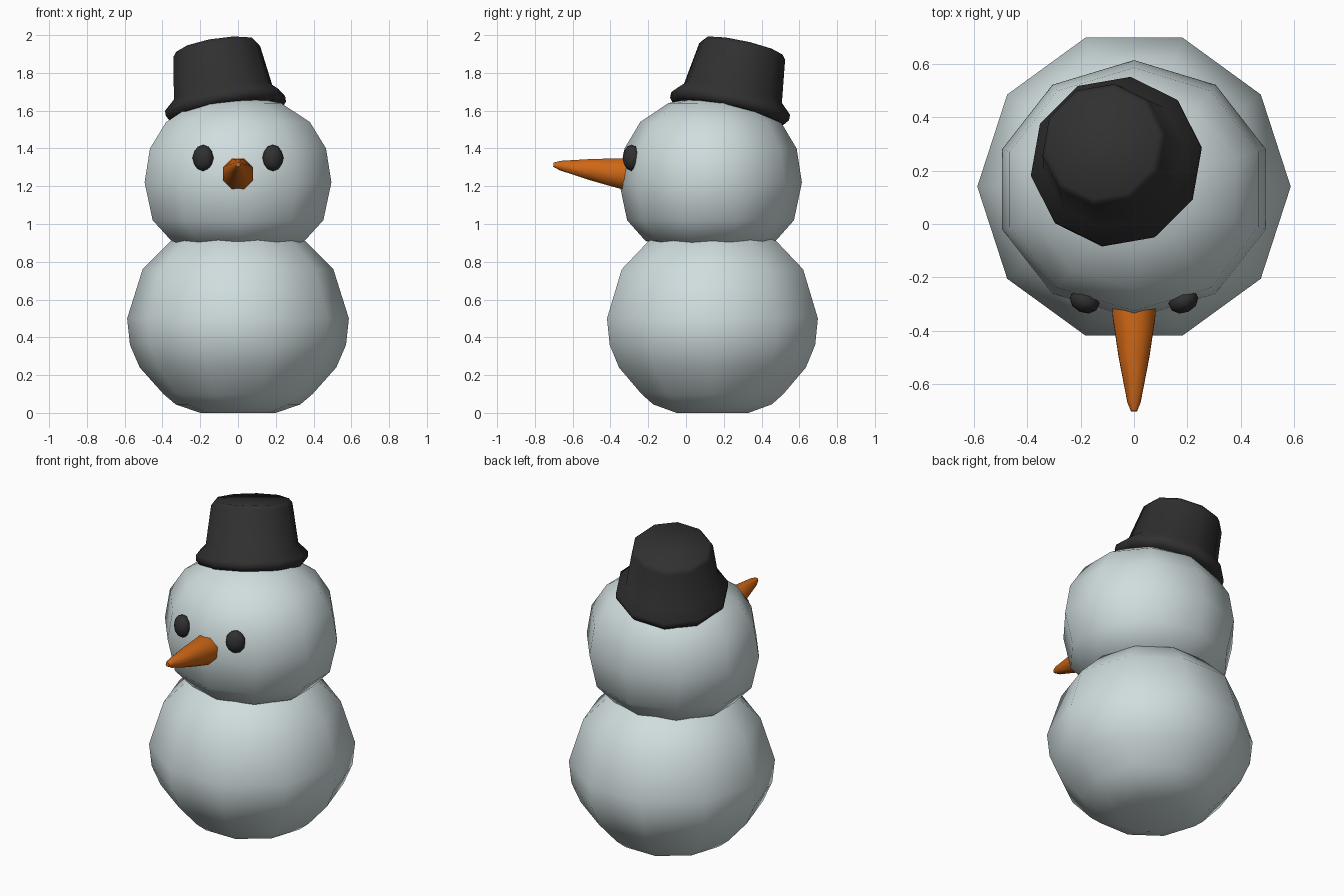
import bpy, bmesh, math
from mathutils import Vector, Matrix

if "Cube" in bpy.data.objects:
    bpy.data.objects.remove(bpy.data.objects["Cube"])


def material(name, rgb):
    m = bpy.data.materials.new(name)
    m.diffuse_color = (*rgb, 1.0)
    m.use_nodes = True
    m.node_tree.nodes["Principled BSDF"].inputs["Base Color"].default_value = m.diffuse_color
    return m


SNOW = material("snow_white", (0.63, 0.72, 0.73))
BLACK = material("charcoal_black", (0.030, 0.030, 0.031))
ORANGE = material("carrot_orange", (0.62, 0.135, 0.008))


def finish(bm, name, mat, angle):
    bmesh.ops.recalc_face_normals(bm, faces=bm.faces)
    mesh = bpy.data.meshes.new(name)
    bm.to_mesh(mesh)
    bm.free()
    mesh.materials.append(mat)
    obj = bpy.data.objects.new(name, mesh)
    bpy.context.collection.objects.link(obj)
    bpy.ops.object.select_all(action='DESELECT')
    obj.select_set(True)
    bpy.context.view_layer.objects.active = obj
    bpy.ops.object.shade_smooth_by_angle(angle=math.radians(angle))
    return obj


def lathe(name, profile, mat, base, axis=(0, 0, 1), sides=10, turn=0.0,
          y_scale=1.0, angle=60):
    """Spin (height, radius) points round an axis that starts at base."""
    bm = bmesh.new()
    place = Matrix.Translation(base)
    if tuple(axis) != (0, 0, 1):
        place = place @ Vector(axis).to_track_quat('Z', 'Y').to_matrix().to_4x4()
    rings = []
    for h, r in profile:
        ring = []
        for i in range(sides):
            a = math.tau * i / sides + math.radians(turn)
            ring.append(bm.verts.new(
                place @ Vector((r * math.cos(a), r * y_scale * math.sin(a), h))))
        rings.append(ring)
    for lo, hi in zip(rings, rings[1:]):
        for i in range(sides):
            j = (i + 1) % sides
            bm.faces.new((lo[i], lo[j], hi[j], hi[i]))
    bm.faces.new(rings[0])
    bm.faces.new(rings[-1])
    return finish(bm, name, mat, angle)


# Lower snowball with a flat base
lathe("lower_snowball",
      [(0, 0.20), (0.045, 0.33), (0.10, 0.395), (0.24, 0.52), (0.36, 0.572),
       (0.50, 0.587), (0.76, 0.505), (0.91, 0.355), (0.97, 0.20)],
      SNOW, (0, 0.14, 0))

# Head, its edges turned half a step from the lower ball
lathe("head",
      [(0.86, 0.20), (0.91, 0.37), (1.02, 0.475), (1.22, 0.52), (1.40, 0.49),
       (1.54, 0.40), (1.64, 0.24), (1.67, 0.08)],
      SNOW, (0, 0.13, 0), turn=18, y_scale=0.93)

# Hat, tilted back and to one side
lathe("hat",
      [(0, 0.305), (0.025, 0.325), (0.055, 0.325), (0.11, 0.268),
       (0.34, 0.235), (0.365, 0.215)],
      BLACK, (-0.06, 0.225, 1.585), axis=(-0.16, 0.22, 1), turn=9)

# Carrot nose
lathe("nose",
      [(0, 0.088), (0.05, 0.086), (0.20, 0.062), (0.37, 0.027), (0.405, 0.012)],
      ORANGE, (0, -0.30, 1.262), axis=(0, -0.40, 0.052), sides=8, turn=22.5)

# Coal eyes
for side, label in ((-1, "left"), (1, "right")):
    bm = bmesh.new()
    bmesh.ops.create_icosphere(bm, subdivisions=2, radius=1.0)
    bm.transform(Matrix.Translation((side * 0.185, -0.288, 1.35))
                 @ Matrix.Rotation(side * math.radians(25), 4, 'Z')
                 @ Matrix.Diagonal((0.058, 0.045, 0.07, 1)))
    finish(bm, label + "_eye", BLACK, 60)
